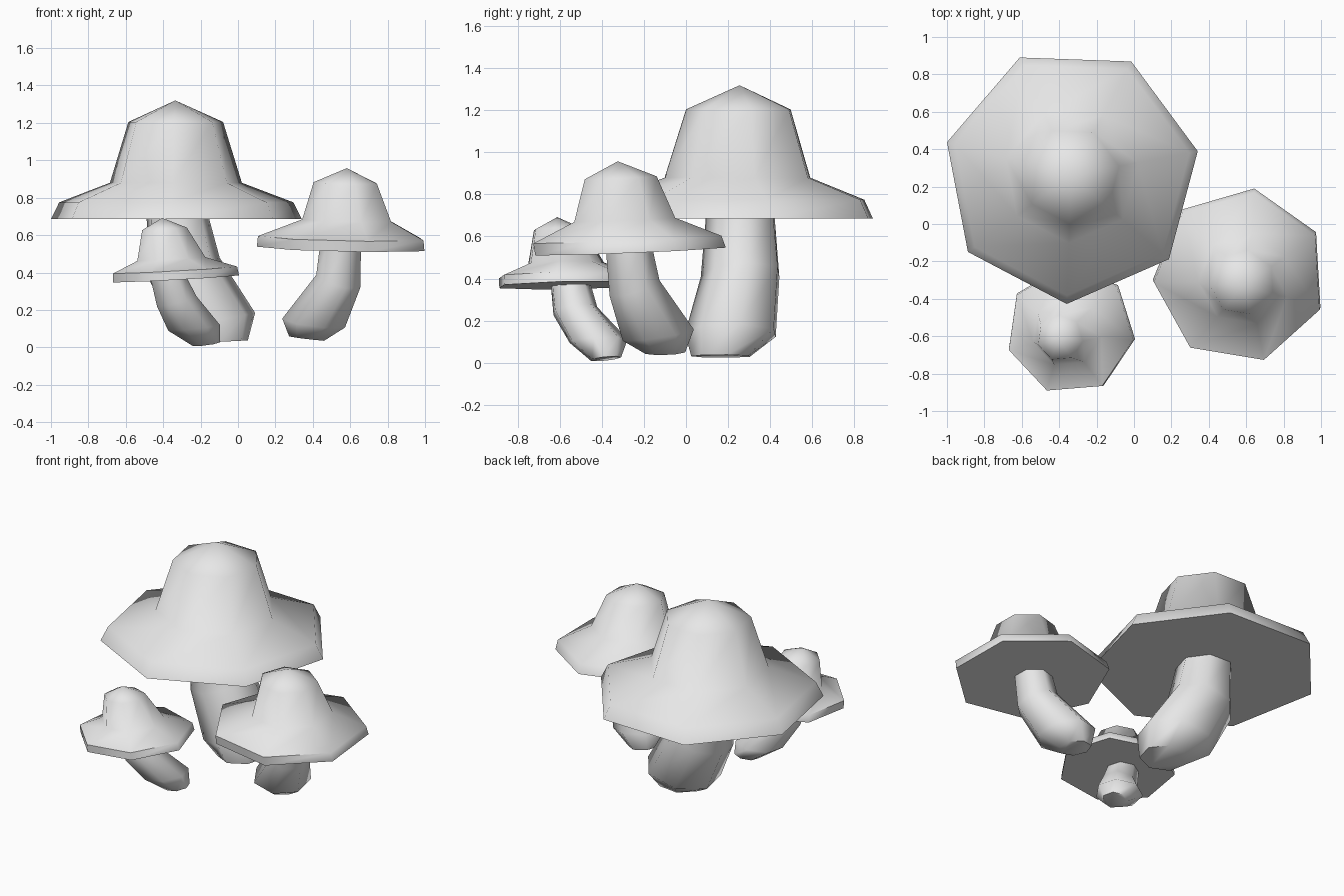
import bpy, bmesh, math

if "Cube" in bpy.data.objects:
    bpy.data.objects.remove(bpy.data.objects["Cube"])

SIDES = 7

# One plain grey for the whole cluster
grey = bpy.data.materials.new("plain_grey")
grey.diffuse_color = (0.8, 0.8, 0.8, 1)
grey.use_nodes = True
grey.node_tree.nodes["Principled BSDF"].inputs["Base Color"].default_value = grey.diffuse_color


def loft(name, rings, phase, tip=None):
    """Skin seven-sided rings (x, y, z, radius, slope_x, slope_y), bottom to top.
    The last ring closes to a tip point, or to a flat face."""
    bm = bmesh.new()
    loops = []
    for x, y, z, r, sx, sy in rings:
        loop = []
        for i in range(SIDES):
            a = math.radians(phase) + math.tau * i / SIDES
            dx, dy = r * math.cos(a), r * math.sin(a)
            loop.append(bm.verts.new((x + dx, y + dy, z + sx * dx + sy * dy)))
        loops.append(loop)
    for low, high in zip(loops, loops[1:]):
        for i in range(SIDES):
            j = (i + 1) % SIDES
            bm.faces.new((low[i], low[j], high[j], high[i]))
    bm.faces.new(loops[0][::-1])
    if tip:
        t = bm.verts.new(tip)
        for i in range(SIDES):
            bm.faces.new((loops[-1][i], loops[-1][(i + 1) % SIDES], t))
    else:
        bm.faces.new(loops[-1])
    bmesh.ops.recalc_face_normals(bm, faces=bm.faces)
    mesh = bpy.data.meshes.new(name)
    bm.to_mesh(mesh)
    bm.free()
    mesh.materials.append(grey)
    obj = bpy.data.objects.new(name, mesh)
    bpy.context.collection.objects.link(obj)
    bpy.ops.object.select_all(action='DESELECT')
    obj.select_set(True)
    bpy.context.view_layer.objects.active = obj
    bpy.ops.object.shade_smooth_by_angle(angle=math.radians(60))


def tilted(rings, sx, sy):
    return [(*r, sx, sy) for r in rings]


# Large mushroom
loft("large_cap", tilted([(-0.335, 0.26, 0.685, 0.688), (-0.335, 0.26, 0.775, 0.643),
                          (-0.335, 0.26, 0.88, 0.362), (-0.335, 0.26, 1.205, 0.26)], 0, 0),
     10.8, (-0.335, 0.255, 1.32))
loft("large_stem", [(-0.09, 0.17, 0.03, 0.145, 0.05, 0.0),
                    (-0.13, 0.22, 0.14, 0.225, 0.2, 0.0),
                    (-0.29, 0.265, 0.42, 0.195, 0.3, 0.05),
                    (-0.325, 0.265, 0.70, 0.17, 0, 0)], 10)

# Medium mushroom
loft("medium_cap", tilted([(0.566, -0.27, 0.53, 0.466), (0.566, -0.285, 0.587, 0.46),
                           (0.59, -0.295, 0.68, 0.247), (0.58, -0.313, 0.88, 0.176)], -0.02, 0.04),
     80.5, (0.582, -0.325, 0.958))
loft("medium_stem", [(0.37, -0.10, 0.047, 0.097, -0.12, 0.03),
                     (0.41, -0.135, 0.135, 0.174, -0.12, 0.15),
                     (0.54, -0.247, 0.36, 0.122, -0.25, 0.3),
                     (0.553, -0.275, 0.56, 0.113, 0, 0)], 30)

# Small mushroom
loft("small_cap", tilted([(-0.338, -0.565, 0.367, 0.347), (-0.343, -0.571, 0.414, 0.342),
                          (-0.36, -0.577, 0.473, 0.187), (-0.395, -0.609, 0.634, 0.123)], 0.055, 0.02),
     -8.2, (-0.406, -0.613, 0.692))
loft("small_stem", [(-0.17, -0.383, 0.018, 0.074, 0.13, 0.1),
                    (-0.237, -0.42, 0.105, 0.143, 0.1, 0.05),
                    (-0.33, -0.53, 0.25, 0.108, 0.25, 0.15),
                    (-0.38, -0.555, 0.39, 0.096, 0.05, 0.02)], -8)
